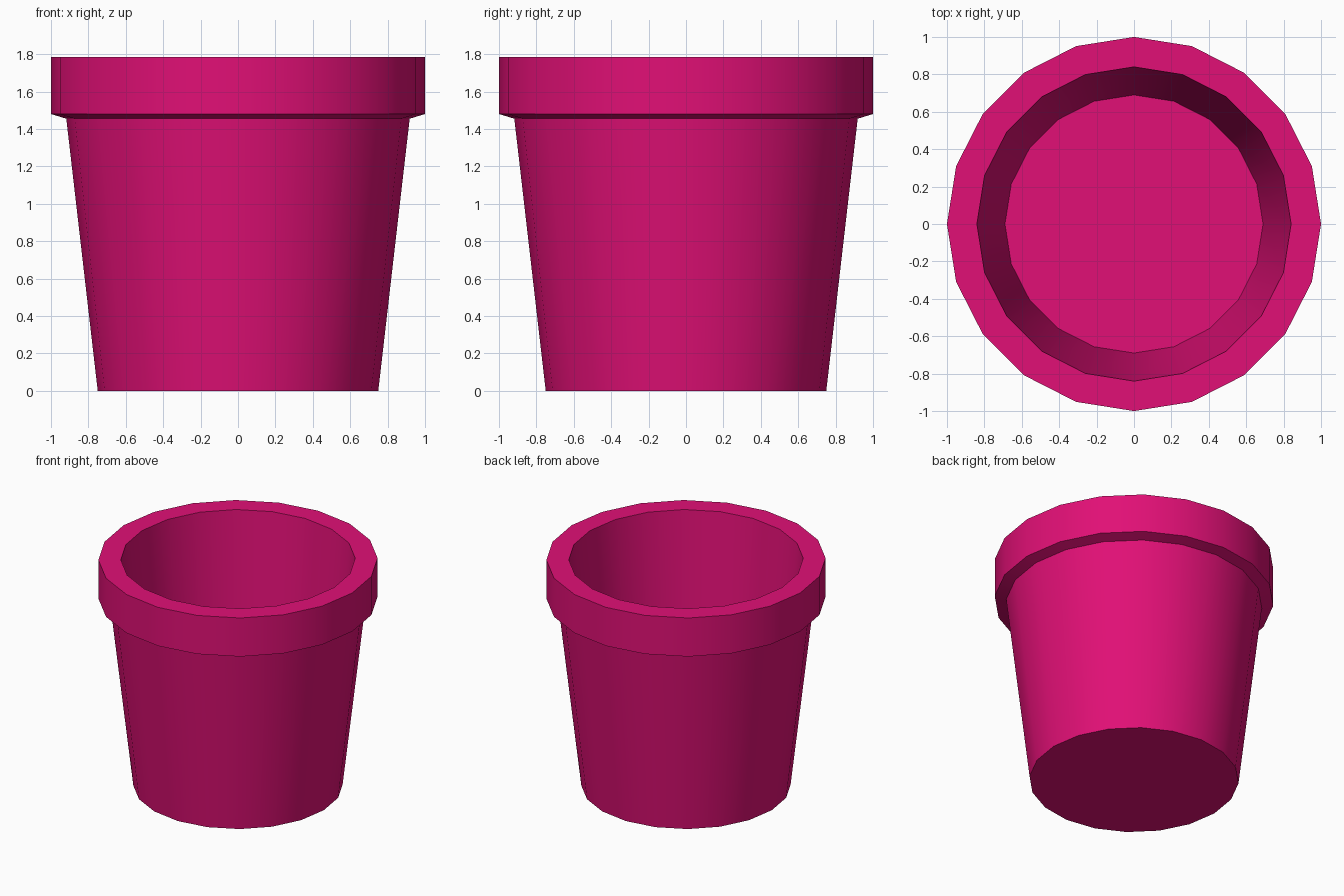
import bpy, bmesh
from math import cos, sin, tau, radians

if "Cube" in bpy.data.objects:
    bpy.data.objects.remove(bpy.data.objects["Cube"])

SIDES = 20

# Radius/height profile: base, outer wall, rim, inner wall, inner floor
PROFILE = [
    (0.75, 0.0), (0.918, 1.455),
    (1.0, 1.48), (1.0, 1.785),
    (0.84, 1.785), (0.69, 0.10),
]

# Revolve the profile into stacked rings and cap both ends
bm = bmesh.new()
rings = [[bm.verts.new((r * cos(tau * i / SIDES), r * sin(tau * i / SIDES), z))
          for i in range(SIDES)] for r, z in PROFILE]
for low, high in zip(rings, rings[1:]):
    for i in range(SIDES):
        j = (i + 1) % SIDES
        bm.faces.new((low[i], low[j], high[j], high[i]))
bm.faces.new(rings[0][::-1])
bm.faces.new(rings[-1])
bmesh.ops.recalc_face_normals(bm, faces=bm.faces)

mesh = bpy.data.meshes.new("flower_pot")
bm.to_mesh(mesh)
bm.free()
pot = bpy.data.objects.new("flower_pot", mesh)
bpy.context.collection.objects.link(pot)

# Pink colour
pink = bpy.data.materials.new("pink")
pink.diffuse_color = (0.75, 0.005, 0.18, 1)
pink.use_nodes = True
pink.node_tree.nodes["Principled BSDF"].inputs["Base Color"].default_value = pink.diffuse_color
mesh.materials.append(pink)

# Smooth walls with crisp rim edges
bpy.context.view_layer.objects.active = pot
pot.select_set(True)
bpy.ops.object.shade_smooth_by_angle(angle=radians(30))
